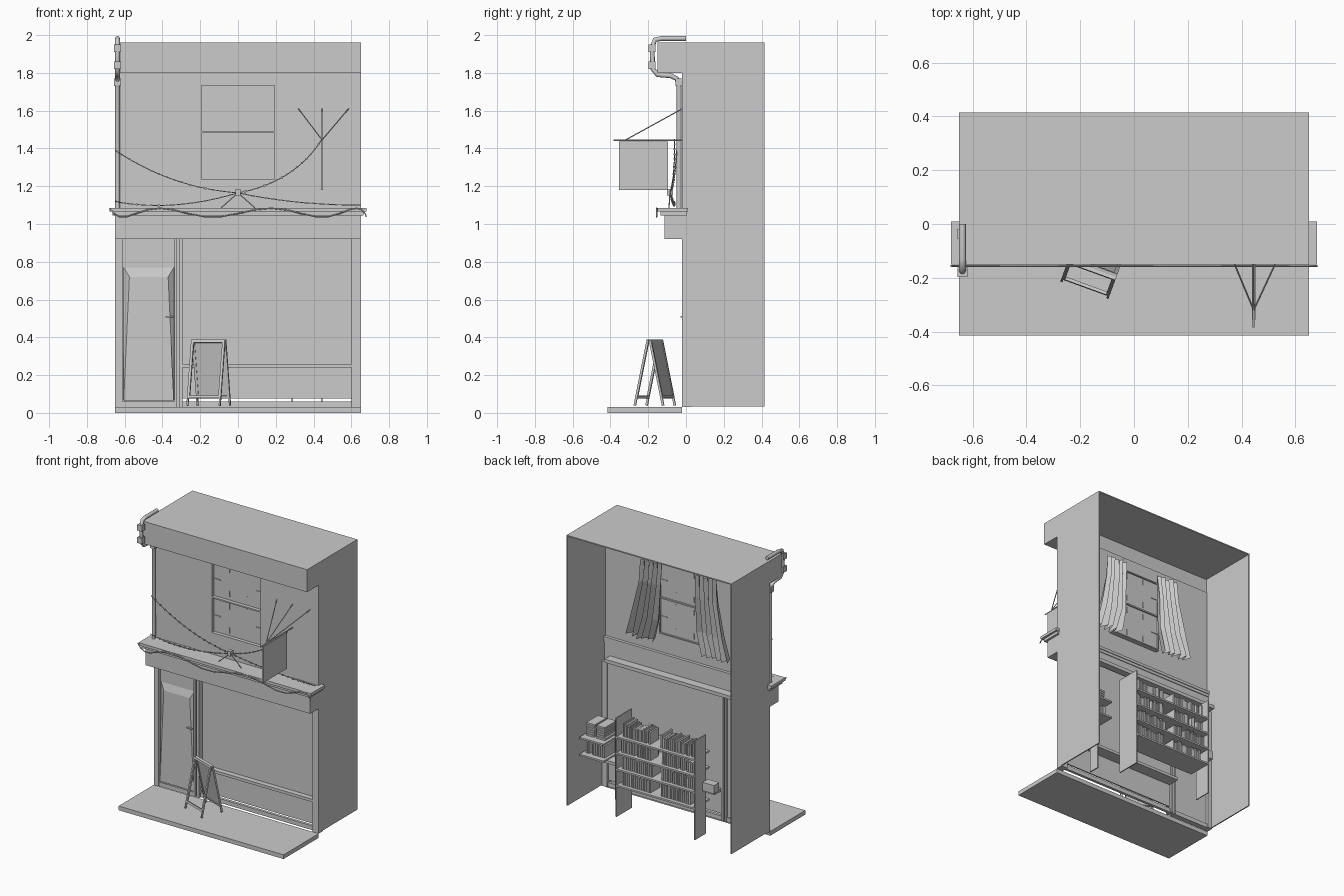
import bpy, bmesh, math, random
from mathutils import Vector, Matrix

random.seed(4)
if "Cube" in bpy.data.objects:
    bpy.data.objects.remove(bpy.data.objects["Cube"])

GREY = (0.6, 0.6, 0.6, 1)
plaster = bpy.data.materials.new("plain grey")
plaster.use_nodes = True
plaster.diffuse_color = GREY
plaster.node_tree.nodes["Principled BSDF"].inputs["Base Color"].default_value = GREY

SIDE, FRONT, BACK, CORNICE = 0.65, -0.02, 0.415, -0.15
THIN = 0.008


def add_object(name, data):
    obj = bpy.data.objects.new(name, data)
    data.materials.append(plaster)
    bpy.context.collection.objects.link(obj)
    return obj


def add_box(bm, x, y, z, matrix=Matrix()):
    """Box from (low, high) ranges along each axis."""
    size = [b - a for a, b in (x, y, z)]
    middle = [(a + b) / 2 for a, b in (x, y, z)]
    move = Matrix.Translation(middle) @ Matrix.Diagonal((*size, 1))
    bmesh.ops.create_cube(bm, size=1, matrix=matrix @ move)


def boxes(name, *ranges, matrix=Matrix()):
    bm = bmesh.new()
    for x, y, z in ranges:
        add_box(bm, x, y, z, matrix)
    mesh = bpy.data.meshes.new(name)
    bm.to_mesh(mesh)
    bm.free()
    return add_object(name, mesh)


def tube(name, radius, *paths, smooth=False, sides=1):
    curve = bpy.data.curves.new(name, "CURVE")
    curve.dimensions = "3D"
    curve.bevel_depth = radius
    curve.bevel_resolution = sides
    curve.use_fill_caps = True
    for path in paths:
        spline = curve.splines.new("NURBS" if smooth else "POLY")
        spline.points.add(len(path) - 1)
        for point, co in zip(spline.points, path):
            point.co = (*co, 1)
        if smooth:
            spline.use_endpoint_u = True
            spline.order_u = 3
    return add_object(name, curve)


def frame(x, y, z, bar):
    """Four bars lying inside a rectangle."""
    (l, r), (b, t) = x, z
    return [((l, l + bar), y, z), ((r - bar, r), y, z),
            ((l + bar, r - bar), y, (b, b + bar)), ((l + bar, r - bar), y, (t - bar, t))]


# Shell of the building, open at the back
FULL = (-SIDE, SIDE)
for side, label in ((-1, "right"), (1, "left")):
    edges = sorted((side * SIDE, side * (SIDE - THIN)))
    boxes(label + "_side_wall", (edges, (FRONT, BACK), (0.035, 1.96)))
boxes("roof", (FULL, (FRONT, BACK), (1.952, 1.96)))
boxes("cornice", (FULL, (CORNICE, FRONT), (1.8, 1.96)))
boxes("pavement", (FULL, (-0.415, FRONT), (0, 0.03)))

# Upper wall with its window opening
WALL = (FRONT, FRONT + THIN)
HOLE = (-0.2, 0.2)
boxes("upper_wall",
      ((-SIDE, HOLE[0]), WALL, (1.05, 1.85)), ((HOLE[1], SIDE), WALL, (1.05, 1.85)),
      (HOLE, WALL, (1.05, 1.23)), (HOLE, WALL, (1.74, 1.85)))
boxes("sash_window_frame", *frame(HOLE, (FRONT, 0.02), (1.23, 1.49), 0.008),
      *frame(HOLE, (FRONT, 0.02), (1.484, 1.74), 0.008))
boxes("sash_window_glass", (HOLE, (0.005, 0.01), (1.23, 1.74)))

# Short ends of glazing bars
bars = []
for z in (1.355, 1.615):
    for side in (-1, 1):
        bars.append((sorted((side * 0.14, side * 0.19)), (0, 0.014), (z - 0.003, z + 0.003)))
        for end in (-0.1, 0.07):
            x = side * 0.07
            bars.append(((x - 0.003, x + 0.003), (0.001, 0.014), (z + end, z + end + 0.04)))
boxes("glazing_bars", *bars)

# Pleated curtains flaring outwards
for side, label in ((-1, "right"), (1, "left")):
    bm = bmesh.new()
    rows = []
    for inner, outer, depth, z in ((0.13, 0.3, 0.015, 1.76), (0.14, 0.31, 0.025, 1.6),
                                   (0.15, 0.36, 0.035, 1.36), (0.19, 0.4, 0.04, 1.2)):
        rows.append([bm.verts.new((side * (inner + (outer - inner) * i / 10),
                                   0.075 + depth * (-1) ** i * random.uniform(0.5, 1),
                                   z + random.uniform(-0.01, 0.01))) for i in range(11)])
    for top, low in zip(rows, rows[1:]):
        for i in range(10):
            bm.faces.new((top[i], top[i + 1], low[i + 1], low[i]))
    mesh = bpy.data.meshes.new(label + "_curtain")
    bm.to_mesh(mesh)
    bm.free()
    add_object(label + "_curtain", mesh)

# Fascia and ledge above the shopfront
boxes("fascia", (FULL, (-0.115, 0), (0.92, 1.05)))
boxes("inner_lintel", ((-0.64, 0.6), (0, 0.06), (0.93, 0.955)))
boxes("ledge", ((-0.68, 0.68), (CORNICE, 0.01), (1.065, 1.085)),
      ((-0.665, 0.665), (-0.135, 0.005), (1.045, 1.065)))

# Shopfront posts, window and door
POST = (FRONT, 0.03)
UP = (0.03, 0.92)
boxes("shopfront_posts", ((-SIDE, -0.612), POST, UP), ((-0.312, -0.295), POST, UP),
      ((0.6, SIDE), POST, UP), ((-0.335, -0.325), POST, UP))
SHOP = (-0.295, 0.6)
boxes("shop_window_glass", (SHOP, (0.02, 0.025), (0.26, 0.92)))
boxes("shop_window_sill", (SHOP, (-0.018, 0.1), (0.24, 0.26)))
boxes("stall_riser", (SHOP, (0.005, 0.015), (0.075, 0.24)))
boxes("riser_foot", (SHOP, (0, 0.02), (0.03, 0.06)))
DOOR = (-0.612, -0.335)
boxes("door", (DOOR, (0, 0.012), (0.06, 0.92)), ((-0.325, -0.312), (0, 0.012), UP))
boxes("door_threshold", (DOOR, (-0.018, 0.02), (0.03, 0.06)))
bm = bmesh.new()
add_box(bm, (-0.605, -0.34), (-0.014, 0), (0.065, 0.77))
for v in bm.verts:
    if v.co.y < -0.01 and v.co.z > 0.5:
        v.co.z -= 0.05
        v.co.x += 0.03 if v.co.x < -0.5 else -0.03
mesh = bpy.data.meshes.new("door_panel")
bm.to_mesh(mesh)
bm.free()
add_object("door_panel", mesh)
boxes("door_handle", ((-0.385, -0.345), (-0.03, -0.018), (0.506, 0.514)))

# Drainpipe bending around the cornice
PIPE = -0.638
tube("drainpipe", 0.013, [(PIPE, -0.037, z) for z in (1.085, 1.74)]
     + [(PIPE, y, z) for y, z in ((-0.05, 1.77), (-0.08, 1.785), (-0.15, 1.79), (-0.175, 1.82),
                                  (-0.18, 1.93), (-0.165, 1.975), (-0.13, 1.982), (0, 1.982))],
     sides=2)
boxes("pipe_collars", *[((PIPE - 0.018, PIPE + 0.018), (y - 0.018, y + 0.018), (z, z + 0.04))
                        for y, z in ((-0.037, 1.73), (-0.18, 1.82), (-0.18, 1.91))])

# Hanging sign on its bracket
SIGN = 0.445
boxes("hanging_sign", ((SIGN - 0.006, SIGN + 0.006), (-0.355, -0.095), (1.18, 1.437)))
tube("sign_bracket", 0.004, [(SIGN, -0.385, 1.443), (SIGN, FRONT, 1.443)])
tube("sign_stays", 0.003, *[[(SIGN, -0.32, 1.445), (x, FRONT, 1.61)] for x in (0.32, SIGN, 0.585)])

# Strings of lights
HUB = (0, -0.085, 1.165)
strings = [[(-SIDE, -0.05, 1.39), (-0.35, -0.06, 1.19), HUB],
           [HUB, (0.3, -0.06, 1.22), (SIGN, -0.06, 1.45)],
           [(-SIDE, -0.06, 1.12), (-0.35, -0.06, 1.06), HUB],
           [HUB, (0.3, -0.06, 1.1), (SIDE, -0.06, 1.1)]]
tube("light_strings", 0.0025, *strings, smooth=True)
bm = bmesh.new()
for a, b, c in strings:
    a, b, c = map(Vector, (a, b, c))
    for i in range(1, 16):
        t = i / 16
        spot = a * (1 - t) ** 2 + b * 2 * t * (1 - t) + c * t * t
        bmesh.ops.create_cube(bm, size=0.009, matrix=Matrix.Translation(spot))
mesh = bpy.data.meshes.new("light_bulbs")
bm.to_mesh(mesh)
bm.free()
add_object("light_bulbs", mesh)
boxes("light_hub", ((-0.012, 0.012), (-0.1, -0.07), (1.15, 1.185)))
tube("hub_stays", 0.003, *[[HUB, (x, -0.09, 1.085)] for x in (-0.09, 0.09)])
tube("ledge_garland", 0.004, [(0.68 * math.sin(i / 24 * math.pi - math.pi / 2),
                               CORNICE - 0.006, 1.06 + 0.024 * math.cos(i * 0.9)) for i in range(25)])

# Folding pavement board: open front frame, solid back leaf
place = Matrix.Translation((-0.155, -0.165, 0.385)) @ Matrix.Rotation(math.radians(-20), 4, "Z")
LEAF = (-0.095, 0.095)
for label, tilt in (("front", -12), ("back", 12)):
    turn = place @ Matrix.Rotation(math.radians(tilt), 4, "X")
    y = (-0.012, 0) if tilt < 0 else (0, 0.012)
    parts = frame(LEAF, y, (-0.315, 0), 0.014)
    if tilt > 0:
        parts.append((LEAF, (0.003, 0.009), (-0.31, -0.01)))
    parts += [((x, x + 0.008), y, (-0.355, -0.31)) for x in (-0.095, 0.087)]
    boxes("board_" + label + "_leaf", *parts, matrix=turn)


def row_of_books(x, y, z, gap):
    """Upright books of varying size with a few gaps."""
    books, at = [], x[0]
    while at < x[1] - 0.015:
        wide = random.uniform(0.008, 0.014)
        if random.random() > gap:
            books.append(((at, at + wide), (y[0] + random.uniform(0, 0.03), y[1]),
                          (z, z + random.uniform(0.07, 0.095))))
        at += wide + 0.004
    return books


# Bookcase facing the open back
CASE = (0.2, 0.375)
boxes("bookcase_ends", ((-0.334, -0.326), (0.25, 0.375), (0.035, 0.74)),
      ((0.284, 0.292), CASE, (0.035, 0.74)))
levels = [0.25, 0.365, 0.48, 0.595]
boxes("bookcase_shelves", *[((-0.326, 0.284), CASE, (z, z + 0.012)) for z in levels])
for z in levels:
    boxes("shelf_books", *row_of_books((-0.31, -0.04), (0.23, 0.35), z + 0.012, 0.08),
          *row_of_books((0.02, 0.27), (0.23, 0.35), z + 0.012, 0.12))

# Side unit against the left wall, with stacked books
UNIT = (0.44, 0.63)
boxes("side_unit", (UNIT, (0.08, 0.3), (0.35, 0.362)), (UNIT, (0.08, 0.3), (0.47, 0.482)),
      ((0.44, 0.448), (0.08, 0.16), (0.035, 0.6)), (UNIT, (0.08, 0.088), (0.35, 0.48)))
for x in (0.46, 0.54):
    boxes("stacked_books", *[((x + random.uniform(0, 0.015), x + 0.07), (0.12, 0.25),
                              (0.482 + i * 0.016, 0.494 + i * 0.016)) for i in range(6)])
boxes("unit_books", *row_of_books((0.46, 0.62), (0.12, 0.26), 0.362, 0.1))
boxes("small_shelf", ((-0.43, -0.34), (0.24, 0.3), (0.36, 0.42)))
